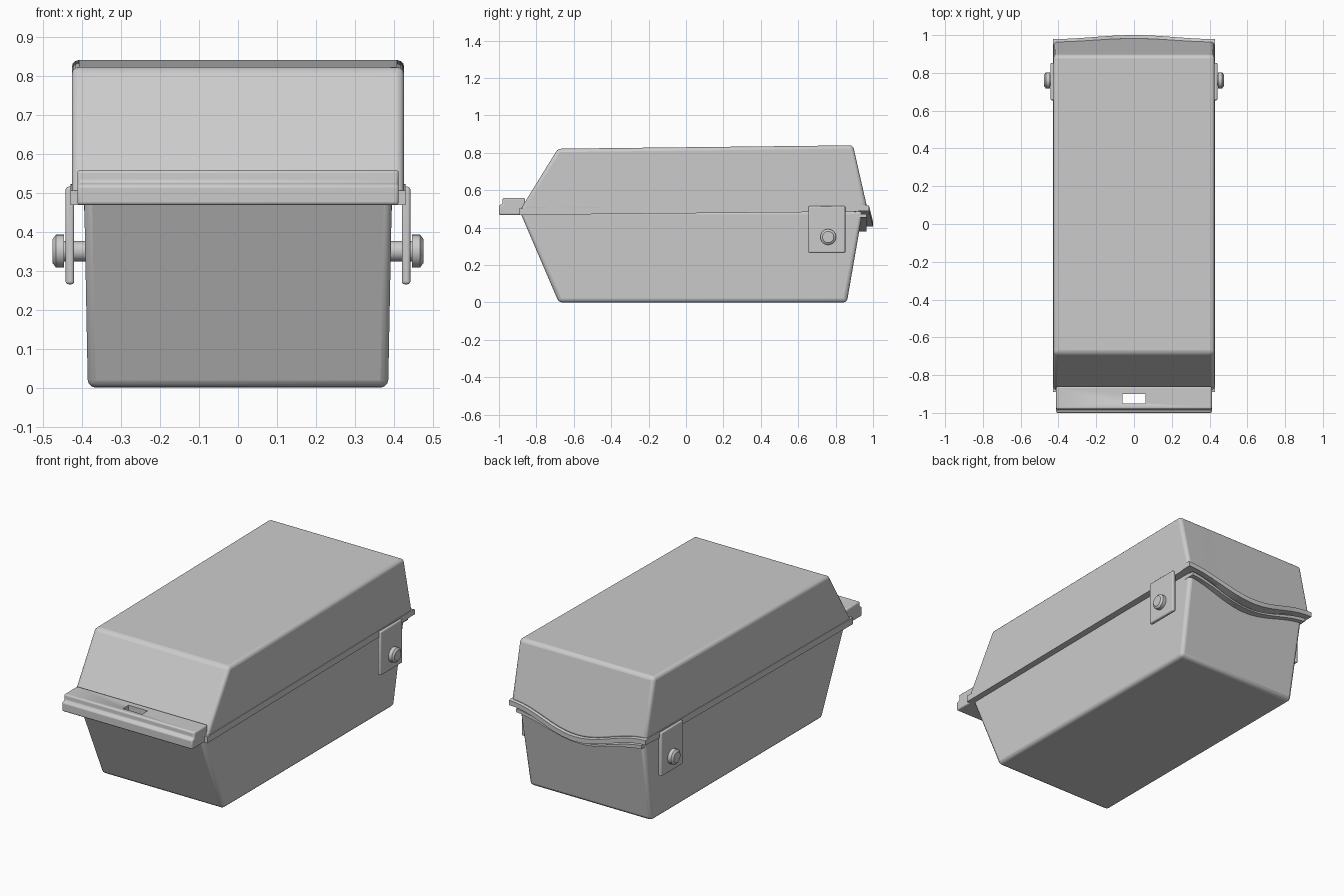
import bpy, bmesh, math

old = bpy.data.objects.get("Cube")
if old:
    bpy.data.objects.remove(old)

grey = bpy.data.materials.new("plain grey")
grey.use_nodes = True
grey.diffuse_color = (0.6, 0.6, 0.6, 1)
grey.node_tree.nodes["Principled BSDF"].inputs["Base Color"].default_value = grey.diffuse_color


def finish(obj, bevel=0, segments=3):
    """Colour, bevel and smooth one part."""
    obj.data.materials.append(grey)
    if bevel:
        mod = obj.modifiers.new("rounded_edges", 'BEVEL')
        mod.width, mod.segments = bevel, segments
        mod.limit_method, mod.angle_limit = 'ANGLE', math.radians(35)
    bpy.ops.object.select_all(action='DESELECT')
    obj.select_set(True)
    bpy.context.view_layer.objects.active = obj
    bpy.ops.object.shade_smooth_by_angle(angle=math.radians(35))
    return obj


def loft(name, x0, x1, profile, columns=1, bevel=0, taper=0):
    """Sweep a (y, z) profile along x; the profile may vary with x."""
    bm = bmesh.new()
    rings = []
    for i in range(columns + 1):
        x = x0 + (x1 - x0) * i / columns
        rings.append([bm.verts.new((x * (1 + taper * z), y, z)) for y, z in profile(x)])
    n = len(rings[0])
    for a, b in zip(rings, rings[1:]):
        for j in range(n):
            k = (j + 1) % n
            bm.faces.new((a[j], a[k], b[k], b[j]))
    bm.faces.new(rings[0])
    bm.faces.new(rings[-1])
    bmesh.ops.recalc_face_normals(bm, faces=bm.faces)
    mesh = bpy.data.meshes.new(name)
    bm.to_mesh(mesh)
    bm.free()
    obj = bpy.data.objects.new(name, mesh)
    bpy.context.collection.objects.link(obj)
    return finish(obj, bevel)


def sag(x):
    """0 at the sides, 1 in the middle of the back edge."""
    return math.cos(math.pi * x / 0.86) ** 2


# Tub and lid
loft("base_tub", -0.385, 0.385,
     lambda x: [(-0.68, 0), (0.86, 0), (0.945, 0.49), (-0.89, 0.49)],
     bevel=0.02, taper=0.05)
loft("lid", -0.426, 0.426,
     lambda x: [(-0.89, 0.49), (-0.685, 0.822), (0.893, 0.84),
                (0.968 + 0.018 * sag(x), 0.51 - 0.085 * sag(x)), (0.9, 0.5)],
     columns=24, bevel=0.018)

# Rim around the lid, sagging at the back
loft("lid_rim", -0.43, 0.43,
     lambda x: [(-0.89, 0.468), (-0.89, 0.505), (0.9, 0.522),
                (0.96, 0.522 - 0.085 * sag(x)), (0.979 + 0.021 * sag(x), 0.517 - 0.085 * sag(x)),
                (0.979 + 0.021 * sag(x), 0.49 - 0.085 * sag(x)),
                (0.935, 0.49 - 0.085 * sag(x)), (0.9, 0.485)], columns=24)
loft("base_back_lip", -0.395, 0.395,
     lambda x: [(0.9, 0.475 - 0.085 * sag(x)), (0.965, 0.475 - 0.085 * sag(x)),
                (0.965, 0.455 - 0.075 * sag(x)), (0.9, 0.455 - 0.075 * sag(x))], columns=24)

# Front handle with a slot through it
handle = loft("front_handle", -0.412, 0.412,
              lambda x: [(-1.0, 0.468), (-1.0, 0.52), (-0.982, 0.525), (-0.98, 0.558),
                         (-0.86, 0.558), (-0.86, 0.468)], bevel=0.008)
cutter = loft("slot_cutter", -0.06, 0.06,
              lambda x: [(-0.95, 0.4), (-0.95, 0.6), (-0.9, 0.6), (-0.9, 0.4)])
cutter.hide_render = True
cutter.hide_viewport = True
cut = handle.modifiers.new("slot", 'BOOLEAN')
cut.operation, cut.object = 'DIFFERENCE', cutter

# Hinge ears and pins on both sides
for side, word in ((1, "left"), (-1, "right")):
    loft(word + "_hinge_ear", side * 0.42, side * 0.442,
         lambda x: [(0.655, 0.265), (0.852, 0.265), (0.852, 0.515), (0.655, 0.515)], bevel=0.007)
    for part, r1, r2, inner, outer in (("shaft", 0.026, 0.026, 0.38, 0.46),
                                       ("head", 0.042, 0.042, 0.446, 0.467),
                                       ("cap", 0.042, 0.03, 0.467, 0.476)):
        bpy.ops.mesh.primitive_cone_add(
            vertices=32, radius1=r1, radius2=r2, depth=outer - inner,
            location=(side * (inner + outer) / 2, 0.76, 0.35),
            rotation=(0, side * math.pi / 2, 0))
        pin = bpy.context.object
        pin.name = word + "_hinge_pin_" + part
        finish(pin)
